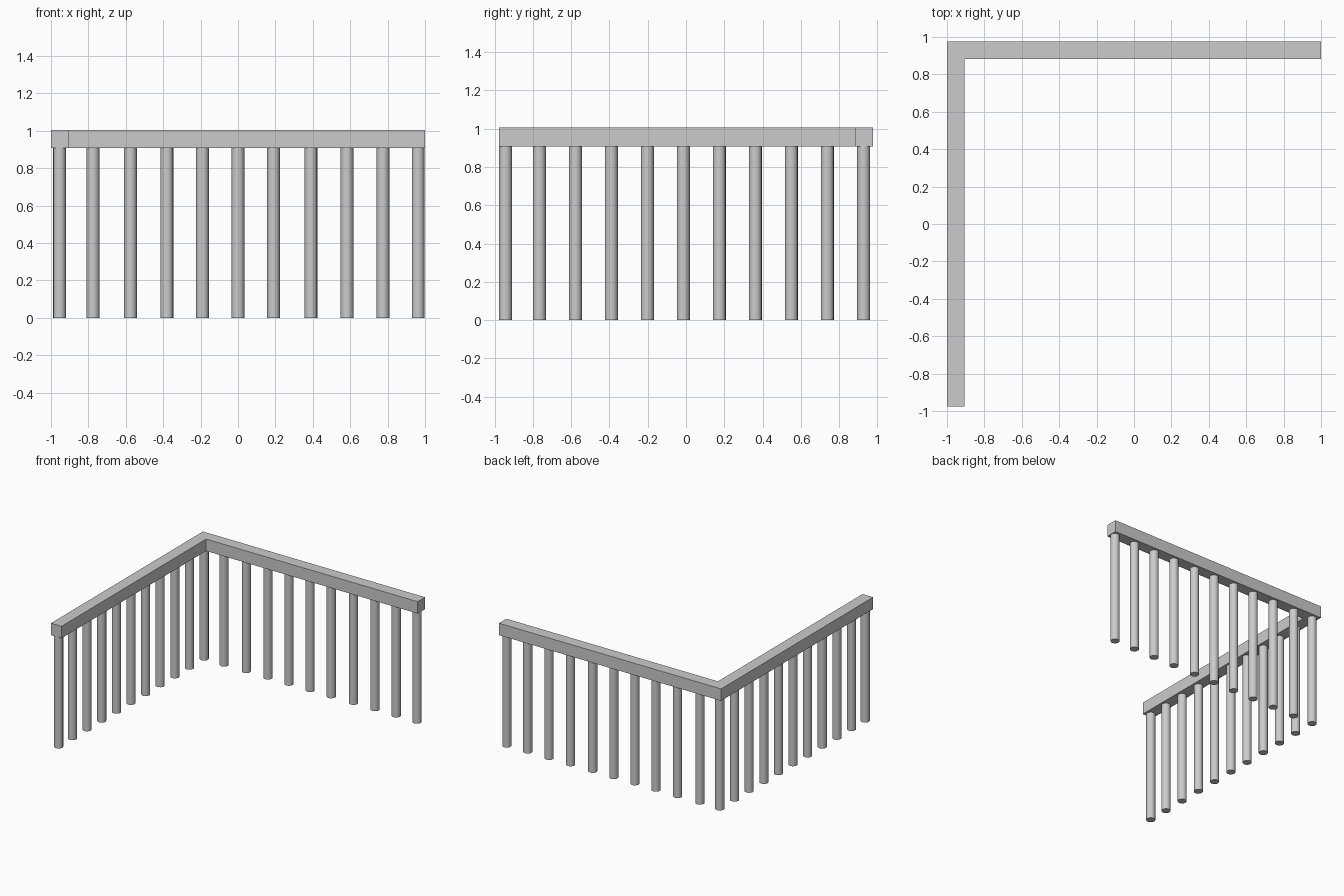
import bpy

cube = bpy.data.objects.get("Cube")
if cube:
    bpy.data.objects.remove(cube)

# Single grey finish
grey = bpy.data.materials.new("light_grey")
grey.use_nodes = True
colour = (0.6, 0.6, 0.6, 1)
grey.diffuse_color = colour
grey.node_tree.nodes["Principled BSDF"].inputs["Base Color"].default_value = colour

RAIL = 0.095          # rail thickness
TOP, UNDER = 1.005, 0.908
X, Y = 1.0, 0.977     # half extents
ROW_X, ROW_Y = -0.954, 0.928
RADIUS = 0.034


def rail(name, x0, x1, y0, y1):
    bpy.ops.mesh.primitive_cube_add(
        size=1, location=((x0 + x1) / 2, (y0 + y1) / 2, (TOP + UNDER) / 2))
    ob = bpy.context.object
    ob.name = name
    ob.scale = (x1 - x0, y1 - y0, TOP - UNDER)
    bpy.ops.object.transform_apply(location=False, rotation=False, scale=True)
    ob.data.materials.append(grey)


def post(name, x, y):
    bpy.ops.mesh.primitive_cylinder_add(
        vertices=16, radius=RADIUS, depth=UNDER, location=(x, y, UNDER / 2))
    ob = bpy.context.object
    ob.name = name
    ob.data.materials.append(grey)
    bpy.ops.object.shade_smooth_by_angle()


# Handrails meeting at the back right corner
rail("back_rail", -X + RAIL, X, Y - RAIL, Y)
rail("side_rail", -X, -X + RAIL, -Y, Y)

# Shared corner post, then one row of posts under each rail
post("corner_post", ROW_X, ROW_Y)
back_row = [-0.775, -0.575, -0.38, -0.19, 0, 0.19, 0.39, 0.583, 0.775, 0.963]
for i, x in enumerate(back_row):
    post(f"back_post_{i + 1}", x, ROW_Y)
for i in range(9):
    post(f"side_post_{i + 1}", ROW_X, 0.738 - i * 0.188)
post("side_end_post", ROW_X, -0.943)
